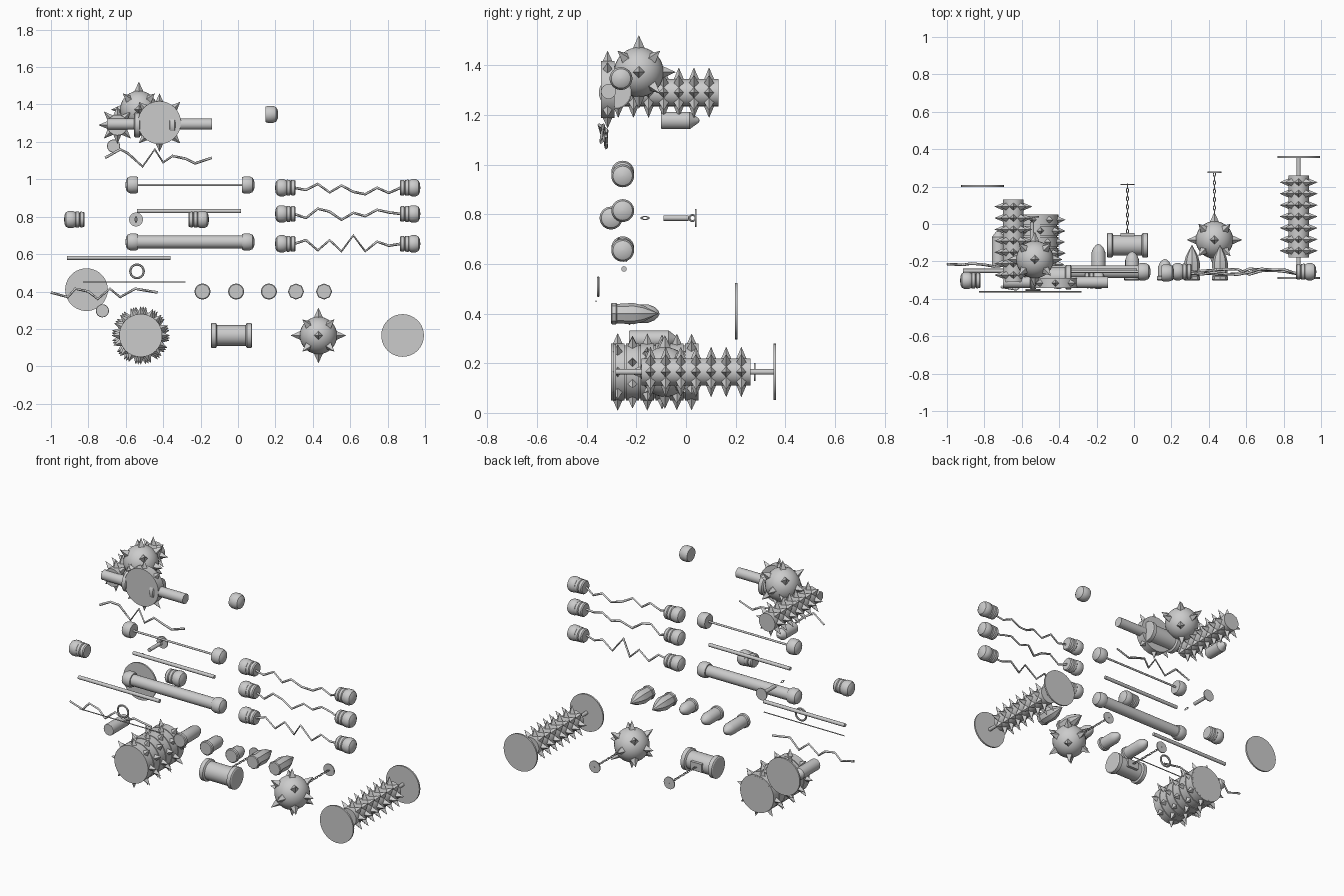
import bpy, bmesh, math, random
from mathutils import Vector, Matrix

if "Cube" in bpy.data.objects:
    bpy.data.objects.remove(bpy.data.objects["Cube"])
random.seed(4)
X, Y, Z = Vector((1, 0, 0)), Vector((0, 1, 0)), Vector((0, 0, 1))


def finish(name, bm):
    bmesh.ops.recalc_face_normals(bm, faces=bm.faces)
    me = bpy.data.meshes.new(name)
    bm.to_mesh(me)
    bm.free()
    me.shade_smooth()
    me.set_sharp_from_angle(angle=math.radians(32))
    ob = bpy.data.objects.new(name, me)
    bpy.context.collection.objects.link(ob)
    return ob


def lathe(bm, loc, axis, profile, n=24):
    """Closed turned solid: profile holds (distance along axis, radius)."""
    m = Matrix.Translation(loc) @ axis.to_track_quat('Z', 'Y').to_matrix().to_4x4()
    rings = [[bm.verts.new(m @ Vector((r * math.cos(k * math.tau / n), r * math.sin(k * math.tau / n), t)))
              for k in range(n)] for t, r in profile]
    for a, b in zip(rings, rings[1:]):
        for k in range(n):
            j = (k + 1) % n
            bm.faces.new((a[k], a[j], b[j], b[k]))
    bm.faces.new(rings[0])
    bm.faces.new(rings[-1])


def rod(bm, loc, axis, length, r, n=24):
    lathe(bm, loc, axis, [(0, r), (length, r)], n)


def spike(bm, centre, direction, r0, r1, base=0.022):
    d = Vector(direction).normalized()
    lathe(bm, Vector(centre) + d * r0, d, [(0, base), (r1 - r0, 0.0008)], 4)


def spike_ring(bm, centre, r0, r1, turn=0, base=0.022):
    for k in range(8):
        a = k * math.tau / 8 + turn
        spike(bm, centre, (math.cos(a), 0, math.sin(a)), r0, r1, base)


def ring(bm, loc, axis, R, r, stretch=1, n=16):
    m = Matrix.Translation(loc) @ axis.to_track_quat('Z', 'Y').to_matrix().to_4x4()
    grid = []
    for i in range(n):
        a = i * math.tau / n
        grid.append([])
        for j in range(6):
            rr = R + r * math.cos(j * math.tau / 6)
            v = m @ Vector((rr * math.cos(a), rr * math.sin(a), r * math.sin(j * math.tau / 6)))
            v.y = loc[1] + (v.y - loc[1]) * stretch
            grid[i].append(bm.verts.new(v))
    for i in range(n):
        for j in range(6):
            i2, j2 = (i + 1) % n, (j + 1) % 6
            bm.faces.new((grid[i][j], grid[i2][j], grid[i2][j2], grid[i][j2]))


def simple(name, loc, axis, profile, n=32):
    bm = bmesh.new()
    lathe(bm, loc, axis, profile, n)
    return finish(name, bm)


def chain(name, x, y0, y1, z):
    bm = bmesh.new()
    count = round((y1 - y0) / 0.022)
    for i in range(count):
        y = y0 + (i + 0.5) * (y1 - y0) / count
        ring(bm, (x, y, z), X if i % 2 else Z, 0.006, 0.0022, 2.0, 10)
    finish(name, bm)
    simple(name + "_plate", (x, y1 - 0.003, z), Y, [(0, 0.037), (0.006, 0.037)])


def spiked_ball(name, c):
    bm = bmesh.new()
    bmesh.ops.create_uvsphere(bm, u_segments=32, v_segments=18, radius=0.1, matrix=Matrix.Translation(c))
    s = (-1, 0, 1)
    for d in [(a, b, e) for a in s for b in s for e in s if abs(a) + abs(b) + abs(e) in (1, 3)]:
        spike(bm, c, d, 0.092, 0.147, 0.026)
    finish(name, bm)


def roller(name, x, y0, z):
    bm = bmesh.new()
    rod(bm, (x, y0, z), Y, 0.44, 0.055)
    for i in range(7):
        spike_ring(bm, (x, y0 + 0.037 + 0.061 * i, z), 0.05, 0.1)
    finish(name, bm)


def slab(bm, x, y, z, turn=0):
    rod(bm, (x, y, z), Y, 0.054, 0.115, 40)
    spike_ring(bm, (x, y + 0.027, z), 0.108, 0.155, turn)


def spool(name, c):
    simple(name, Vector(c) - X * 0.11, X,
           [(0, 0.06), (0.004, 0.066), (0.028, 0.066), (0.034, 0.055),
            (0.186, 0.055), (0.192, 0.066), (0.216, 0.066), (0.22, 0.06)])


DOME = [(0, 0.041), (0.012, 0.046), (0.038, 0.046), (0.055, 0.039), (0.064, 0.025), (0.067, 0.002)]
BULB = [(0, 0.036), (0.006, 0.041), (0.022, 0.042), (0.026, 0.036), (0.03, 0.042), (0.046, 0.043), (0.05, 0.039)] + \
       [(t * 0.85 + 0.053, r) for t, r in DOME]


def zigzag(name, pts, y):
    """Points are (x, z); a thin jagged bolt."""
    cu = bpy.data.curves.new(name, 'CURVE')
    cu.dimensions = '3D'
    cu.bevel_depth = 0.007
    cu.bevel_resolution = 0
    cu.use_fill_caps = True
    sp = cu.splines.new('POLY')
    sp.points.add(len(pts) - 1)
    for p, (x, z) in zip(sp.points, pts):
        p.co = (x, y + random.uniform(-0.018, 0.018), z, 1)
    ob = bpy.data.objects.new(name, cu)
    bpy.context.collection.objects.link(ob)


# bottom row: spiked drum, spool, spiked ball, roller between discs
bm = bmesh.new()
rod(bm, (-0.52, -0.3, 0.165), Y, 0.35, 0.107, 40)
for i in range(6):
    slab(bm, -0.52, -0.302 + 0.0595 * i, 0.165, math.radians(20 * i))
finish("spiked_drum", bm)

spool("hanging_spool", (-0.035, -0.113, 0.165))
bm = bmesh.new()
bmesh.ops.create_cube(bm, size=1, matrix=Matrix.Translation((-0.035, -0.057, 0.165)) @ Matrix.Diagonal((0.075, 0.02, 0.05, 1)))
finish("spool_bracket", bm)
chain("spool_chain", -0.035, -0.05, 0.212, 0.165)

spiked_ball("hanging_ball", (0.43, -0.085, 0.165))
bm = bmesh.new()
ring(bm, (0.43, 0.024, 0.165), Z, 0.012, 0.004)
finish("ball_eyelet", bm)
chain("ball_chain", 0.43, 0.03, 0.277, 0.165)

roller("spiked_roller", 0.88, -0.18, 0.165)
simple("roller_axle", (0.88, -0.285, 0.165), Y, [(0, 0.011), (0.64, 0.011)])
for name, y in (("front", -0.293), ("back", 0.353), ):
    simple("roller_disc_" + name, (0.88, y, 0.165), Y, [(0, 0.114), (0.01, 0.114)], 40)
simple("loose_disc", (-0.81, 0.198, 0.41), Y, [(0, 0.114), (0.01, 0.114)], 40)

# upper cluster
spiked_ball("upper_ball", (-0.53, -0.19, 1.373))
roller("upper_roller", -0.645, -0.31, 1.29)
bm = bmesh.new()
slab(bm, -0.42, -0.343, 1.303)
finish("spiked_wheel", bm)
spool("upper_spool", (-0.445, -0.285, 1.29))
simple("upper_bar", (-0.7, -0.312, 1.295), X, [(0, 0.03), (0.56, 0.03)])

# round-nosed shells
simple("upper_shell", (-0.665, -0.1, 1.178), Y, [(0, 0.033), (0.003, 0.035), (0.115, 0.035), (0.152, 0.008), (0.154, 0.001)])
simple("lower_shell", (-0.725, -0.23, 0.297), Y, [(0, 0.033), (0.003, 0.035), (0.16, 0.035), (0.19, 0.012), (0.193, 0.001)])
for x, L in ((-0.19, 0.195), (-0.01, 0.155), (0.165, 0.115)):
    simple("shell", (x, -0.302, 0.4), Y, [(0, 0.038), (0.004, 0.043), (0.02, 0.043), (0.024, 0.037),
           (L - 0.045, 0.037), (L - 0.02, 0.027), (L - 0.005, 0.013), (L, 0.001)], 16)
for x in (0.31, 0.46):
    simple("pointed_shell", (x, -0.302, 0.4), Y, [(0, 0.039), (0.004, 0.043), (0.02, 0.043), (0.024, 0.039),
           (0.09, 0.043), (0.13, 0.033), (0.19, 0.001)], 8)

# capped bars, plain bars, wire
for z, r in ((0.97, 0.006), (0.665, 0.034)):
    simple("capped_bar", (-0.55, -0.255, z), X, [(0, r), (0.59, r)])
    simple("left_cap", (-0.535, -0.255, z), -X, DOME)
    simple("right_cap", (0.022, -0.255, z), X, DOME)
for x, z in ((-0.54, 0.83), (-0.915, 0.58)):
    simple("plain_bar", (x, -0.25, z), X, [(0, 0.011), (0.555, 0.011)], 12)
simple("thin_wire", (-0.83, -0.362, 0.45), X, [(0, 0.003), (0.55, 0.003)], 8)

# loose caps and bulbs
simple("loose_cap", (0.148, -0.262, 1.347), X, DOME)
simple("left_bulb", (-0.82, -0.302, 0.785), -X, BULB)
simple("right_bulb", (-0.265, -0.302, 0.785), X, BULB)

# jagged bolts between bulb pairs: heights relative to each row
rows = {0.955: (0, -.012, .02, -.025, .012, -.022, -.035, .0, -.028, 0),
        0.815: (0, -.022, .028, .012, -.032, .006, -.012, .022, .008, 0),
        0.655: (0, .02, -.035, .02, -.04, .045, -.04, .012, -.01, 0)}
for z, hs in rows.items():
    zigzag("bolt", [(0.3 + 0.57 * i / 9, z + h) for i, h in enumerate(hs)], -0.255)
    simple("bolt_left_bulb", (0.308, -0.255, z), -X, BULB)
    simple("bolt_right_bulb", (0.865, -0.255, z), X, BULB)
zigzag("upper_bolt", [(-.71, 1.115), (-.63, 1.16), (-.59, 1.14), (-.51, 1.068), (-.445, 1.16), (-.4, 1.09),
                      (-.35, 1.125), (-.28, 1.11), (-.23, 1.085), (-.14, 1.115)], -0.335)
zigzag("lower_bolt", [(-1, .395), (-.91, .37), (-.87, .415), (-.8, .4), (-.75, .36), (-.685, .415),
                      (-.63, .37), (-.55, .415), (-.43, .395)], -0.215)

# ring, and hanging pin with plate and link
bm = bmesh.new()
ring(bm, (-0.54, -0.353, 0.508), Y, 0.036, 0.006, 1, 24)
finish("wire_ring", bm)
simple("pin_shaft", (-0.545, -0.09, 0.785), Y, [(0, 0.011), (0.1, 0.011)])
simple("pin_plate", (-0.545, 0.036, 0.785), Y, [(0, 0.037), (0.006, 0.037)])
bm = bmesh.new()
ring(bm, (-0.545, 0.026, 0.785), X, 0.012, 0.004)
finish("pin_eyelet", bm)
bm = bmesh.new()
ring(bm, (-0.545, -0.165, 0.785), X, 0.006, 0.002, 2.4)
finish("chain_link", bm)
